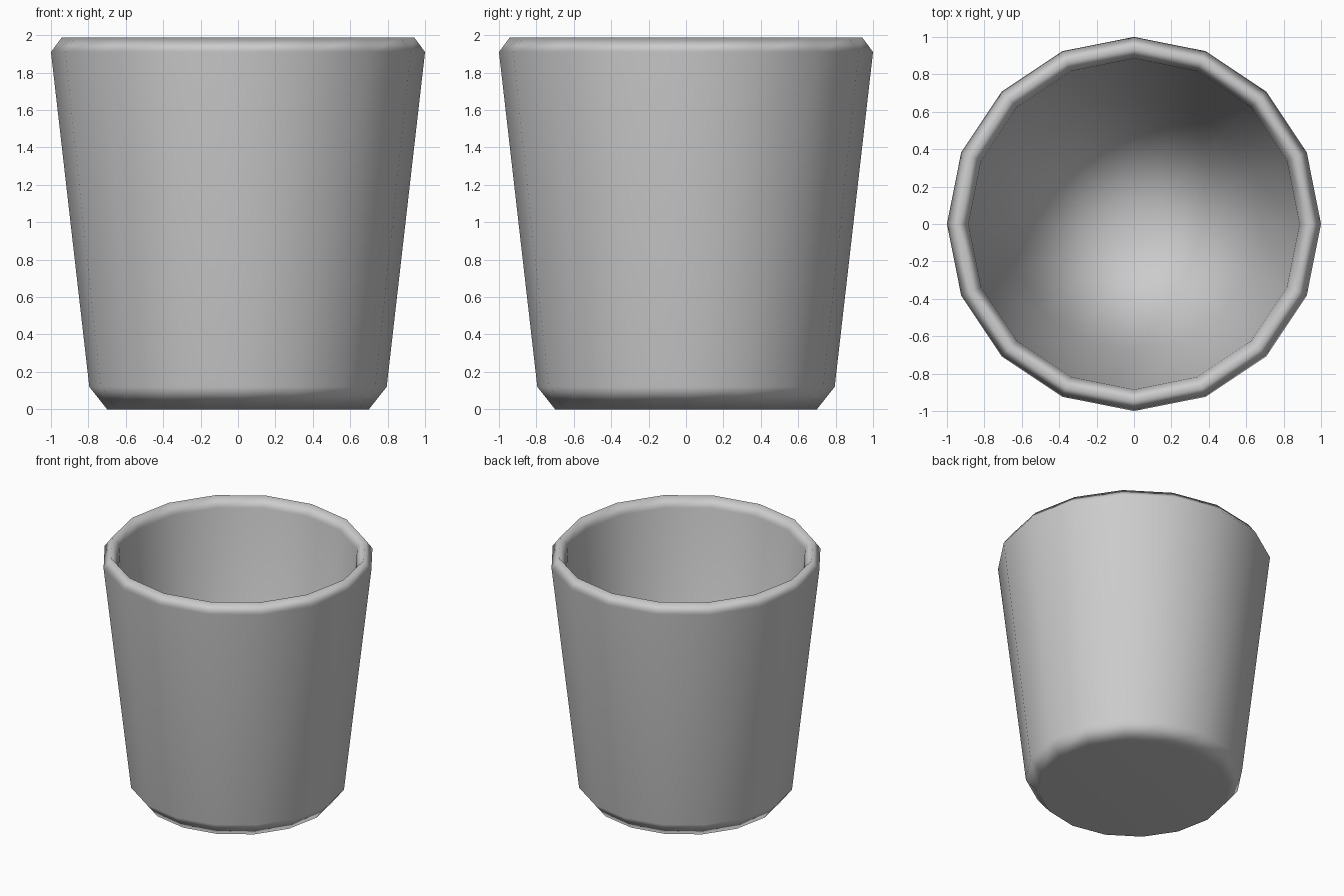
import bpy, bmesh
from math import cos, sin, tau

if "Cube" in bpy.data.objects:
    bpy.data.objects.remove(bpy.data.objects["Cube"])

SIDES = 16
FLOOR_Z = 0.27

# Cup profile (radius, height): foot, outer wall, rim, inner wall, inner floor
PROFILE = [(0.70, 0.0), (0.795, 0.12), (1.0, 1.91), (0.943, 1.987),
           (0.885, 1.91), (0.68, FLOOR_Z)]

bm = bmesh.new()
rings = [[bm.verts.new((r * cos(tau * i / SIDES), r * sin(tau * i / SIDES), z))
          for i in range(SIDES)] for r, z in PROFILE]

# Walls between neighbouring rings
for a, b in zip(rings, rings[1:]):
    for i in range(SIDES):
        j = (i + 1) % SIDES
        bm.faces.new((a[i], a[j], b[j], b[i]))

# Underside, and inner floor as a fan around its centre
bm.faces.new(rings[0][::-1])
centre = bm.verts.new((0, 0, FLOOR_Z))
for i in range(SIDES):
    bm.faces.new((rings[-1][i], rings[-1][(i + 1) % SIDES], centre))
bmesh.ops.recalc_face_normals(bm, faces=bm.faces)
for f in bm.faces:
    f.smooth = True

mesh = bpy.data.meshes.new("cup")
bm.to_mesh(mesh)
bm.free()
cup = bpy.data.objects.new("cup", mesh)
bpy.context.collection.objects.link(cup)

# Large faces dominate the smooth shading
cup.modifiers.new("shading", 'WEIGHTED_NORMAL').weight = 50
